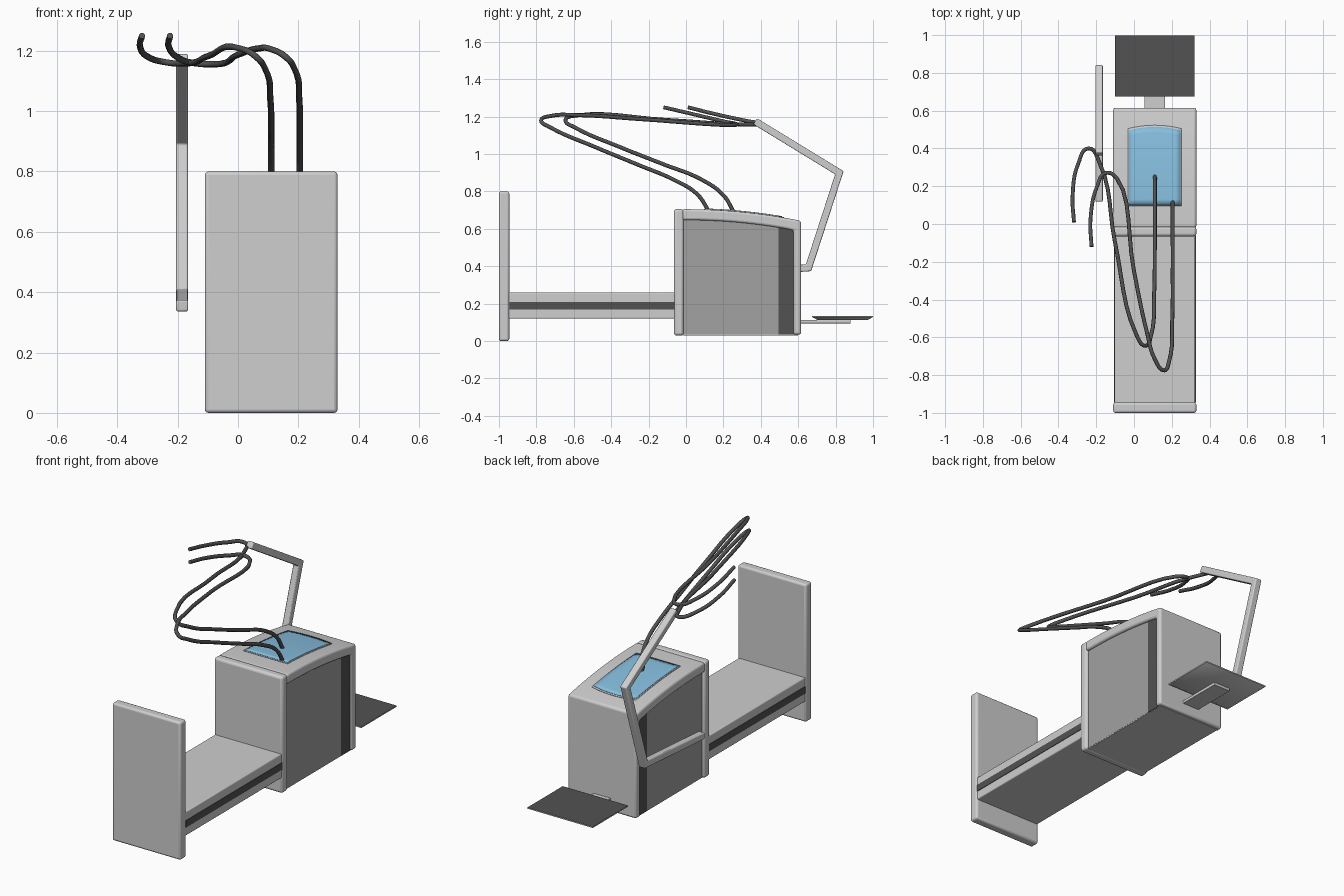
import bpy, bmesh, math
from mathutils import Vector

cube = bpy.data.objects.get("Cube")
if cube:
    bpy.data.objects.remove(cube, do_unlink=True)


def material(name, r, g, b):
    m = bpy.data.materials.new(name)
    m.use_nodes = True
    m.diffuse_color = (r, g, b, 1)
    m.node_tree.nodes["Principled BSDF"].inputs["Base Color"].default_value = (r, g, b, 1)
    return m


LIGHT = material("light grey", 0.62, 0.62, 0.62)
PANEL = material("mid grey", 0.36, 0.36, 0.36)
DARK = material("charcoal", 0.085, 0.085, 0.085)
BLUE = material("pale blue", 0.24, 0.52, 0.74)
MID_X, HALF = 0.11, 0.22


def finish(ob, bevel=0):
    bpy.ops.object.select_all(action='DESELECT')
    bpy.context.view_layer.objects.active = ob
    ob.select_set(True)
    if bevel:
        mod = ob.modifiers.new("soft edges", 'BEVEL')
        mod.width = bevel
        mod.segments = 3
        mod.limit_method = 'ANGLE'
        mod.angle_limit = math.radians(35)
    bpy.ops.object.shade_smooth_by_angle(angle=math.radians(40))
    return ob


def mesh_object(name, bm, mats, bevel=0):
    bmesh.ops.recalc_face_normals(bm, faces=bm.faces[:])
    me = bpy.data.meshes.new(name)
    bm.to_mesh(me)
    bm.free()
    for m in mats:
        me.materials.append(m)
    ob = bpy.data.objects.new(name, me)
    bpy.context.collection.objects.link(ob)
    return finish(ob, bevel)


def extrude_profile(name, outline, half, mat, bevel=0, mid=MID_X):
    """Sweep a (y, z) outline across the width."""
    bm = bmesh.new()
    face = bm.faces.new([bm.verts.new((mid - half, y, z)) for y, z in outline])
    new = bmesh.ops.extrude_face_region(bm, geom=[face])["geom"]
    bmesh.ops.translate(bm, vec=(2 * half, 0, 0),
                        verts=[v for v in new if isinstance(v, bmesh.types.BMVert)])
    return mesh_object(name, bm, [mat], bevel)


def slab(name, y0, y1, z0, z1, half, mat, bevel=0):
    return extrude_profile(name, [(y0, z0), (y1, z0), (y1, z1), (y0, z1)], half, mat, bevel)


def arch(y):
    """Height of the curved lid."""
    return 0.705 - 0.062 * (max(y, 0) / 0.615) ** 2


# Front board, platform and its side stripe
slab("front_board", -1, -0.945, 0, 0.8, HALF, LIGHT, 0.012)
slab("platform", -0.95, -0.05, 0.12, 0.26, HALF - 0.006, LIGHT, 0.006)
slab("platform_stripe", -0.945, -0.06, 0.17, 0.21, HALF - 0.003, DARK)

# Cabinet: collar, arched shell, recessed side panels and dark side strips
slab("cabinet_collar", -0.065, -0.013, 0.03, 0.706, HALF, LIGHT, 0.014)
ys = [-0.02 + 0.635 * i / 16 for i in range(17)]
lid = [(y, arch(y)) for y in ys]
under = [(min(y, 0.575), arch(y) - 0.058) for y in reversed(ys[:-1])]
extrude_profile("cabinet_shell", lid + [(0.615, 0.035), (0.575, 0.035)] + under,
                HALF, LIGHT, 0.012)
core = [(y, arch(y) - 0.03) for y in ys if y < 0.59]
extrude_profile("cabinet_panels", core + [(0.59, 0.035), (-0.02, 0.035)], HALF - 0.016, PANEL)
slab("cabinet_side_strips", 0.495, 0.58, 0.034, 0.61, HALF - 0.013, DARK)
slab("cabinet_floor", -0.02, 0.6, 0.031, 0.036, HALF - 0.017, LIGHT)


# Lid window following the arch, with a bowed rear edge
def lid_window(name, half, y0, y1, lift, mat):
    bm = bmesh.new()
    rows, cols = 14, 10
    grid = []
    for i in range(rows + 1):
        row = []
        for j in range(cols + 1):
            u = 2 * j / cols - 1
            y = y0 + (y1 + 0.018 * (1 - u * u) - y0) * i / rows
            row.append(bm.verts.new((MID_X + u * half, y, arch(y) + lift)))
        grid.append(row)
    for a, b in zip(grid, grid[1:]):
        for j in range(cols):
            bm.faces.new((a[j], a[j + 1], b[j + 1], b[j]))
    ob = mesh_object(name, bm, [mat])
    mod = ob.modifiers.new("thickness", 'SOLIDIFY')
    mod.thickness = 0.003
    return ob


lid_window("window_rim", 0.142, 0.096, 0.505, 0.003, LIGHT)
lid_window("window", 0.136, 0.102, 0.496, 0.006, BLUE)

# Rear tray: bracket, tapered plate and dark top
slab("tray_bracket", 0.6, 0.88, 0.095, 0.113, 0.055, LIGHT, 0.003)
bm = bmesh.new()
rings = []
for inset, z in ((0.03, 0.112), (0, 0.128), (0, 0.135)):
    x, y = 0.21 - inset, 0.162 - inset
    rings.append([bm.verts.new((MID_X + sx * x, 0.837 + sy * y, z))
                  for sx, sy in ((-1, -1), (1, -1), (1, 1), (-1, 1))])
bm.faces.new(rings[0])
top = bm.faces.new(rings[-1])
for a, b in zip(rings, rings[1:]):
    for k in range(4):
        bm.faces.new((a[k], a[(k + 1) % 4], b[(k + 1) % 4], b[k]))
bmesh.ops.inset_region(bm, faces=[top], thickness=0.007)
top.material_index = 1
mesh_object("rear_tray", bm, [LIGHT, DARK])

# Jointed arm: a mitred ribbon along the joints
joints = [Vector(p) for p in ((0.37, 1.175), (0.82, 0.9), (0.655, 0.392), (0.12, 0.355))]
sides = ([], [])
for i, p in enumerate(joints):
    dirs = [(b - a).normalized() for a, b in zip(joints, joints[1:])]
    d0, d1 = dirs[max(i - 1, 0)], dirs[min(i, len(dirs) - 1)]
    n0, n1 = Vector((-d0.y, d0.x)), Vector((-d1.y, d1.x))
    m = (n0 + n1).normalized()
    off = m * (0.019 / m.dot(n0))
    sides[0].append(p + off)
    sides[1].append(p - off)
extrude_profile("support_arm", sides[0] + sides[1][::-1], 0.02, LIGHT, 0.006, mid=-0.185)


# Hoses
def hose(name, points):
    cu = bpy.data.curves.new(name, 'CURVE')
    cu.dimensions = '3D'
    cu.bevel_depth = 0.0105
    cu.bevel_resolution = 2
    cu.use_fill_caps = True
    cu.resolution_u = 6
    sp = cu.splines.new('BEZIER')
    sp.bezier_points.add(len(points) - 1)
    for bp, co in zip(sp.bezier_points, points):
        bp.co = co
        bp.handle_left_type = bp.handle_right_type = 'AUTO'
    cu.materials.append(DARK)
    ob = bpy.data.objects.new(name, cu)
    bpy.context.collection.objects.link(ob)


hose("inner_hose", [(0.11, 0.26, 0.68), (0.11, 0.2, 0.78), (0.11, 0.08, 0.865),
                    (0.11, -0.12, 0.945), (0.107, -0.36, 1.04), (0.09, -0.59, 1.14),
                    (0.06, -0.645, 1.18), (0.01, -0.58, 1.207), (-0.1, -0.1, 1.182),
                    (-0.185, 0.33, 1.158), (-0.24, 0.4, 1.162), (-0.295, 0.32, 1.178),
                    (-0.325, 0.15, 1.215), (-0.318, 0.01, 1.25)])
hose("outer_hose", [(0.205, 0.13, 0.68), (0.205, 0.06, 0.785), (0.205, -0.06, 0.86),
                    (0.205, -0.25, 0.94), (0.203, -0.48, 1.035), (0.185, -0.73, 1.145),
                    (0.16, -0.775, 1.178), (0.11, -0.715, 1.205), (0.07, -0.58, 1.208),
                    (0, -0.25, 1.187), (-0.09, 0.24, 1.155), (-0.15, 0.27, 1.16),
                    (-0.195, 0.2, 1.175), (-0.23, 0.03, 1.215), (-0.225, -0.12, 1.25)])
